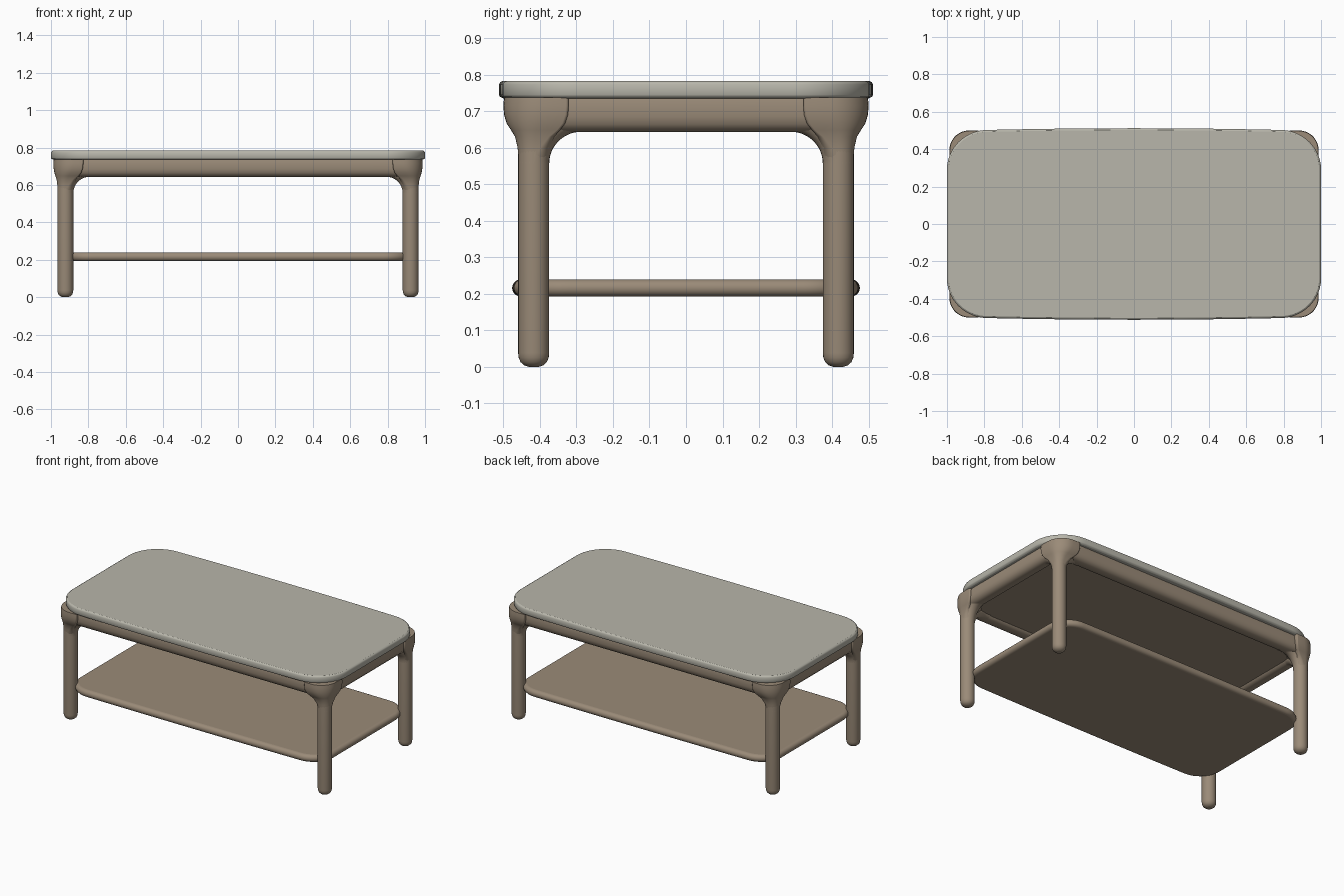
import bpy, bmesh, math
from mathutils import Vector

if "Cube" in bpy.data.objects:
    bpy.data.objects.remove(bpy.data.objects["Cube"])


def material(name, rgb):
    m = bpy.data.materials.new(name)
    m.diffuse_color = (*rgb, 1)
    m.use_nodes = True
    m.node_tree.nodes["Principled BSDF"].inputs["Base Color"].default_value = m.diffuse_color
    return m


WOOD = material("warm wood", (0.325, 0.257, 0.188))
STONE = material("pale stone", (0.479, 0.468, 0.405))


def rounded_rect(hx, hy, r, z, bulge=0.0, seg=14, side=12):
    """Rounded rectangle outline whose long sides bow out slightly."""
    pts = []
    for k, (sx, sy) in enumerate([(1, 1), (-1, 1), (-1, -1), (1, -1)]):
        for i in range(seg + 1):
            a = math.pi / 2 * (k + i / seg)
            pts.append((sx * (hx - r) + r * math.cos(a), sy * (hy - r) + r * math.sin(a)))
        if k % 2 == 0:      # extra points along the long sides carry the bow
            for i in range(1, side):
                pts.append((sx * (hx - r) * (1 - 2 * i / side), sy * hy))
    return [Vector((x, y - bulge * (y / hy) * (x / hx) ** 2, z)) for x, y in pts]


def circle(cx, cy, r, z, n=28):
    return [Vector((cx + r * math.cos(2 * math.pi * i / n),
                    cy + r * math.sin(2 * math.pi * i / n), z)) for i in range(n)]


def loft(name, rings, mat, closed=False):
    """Skin a list of equal-length rings; cap the ends or join them in a loop."""
    bm = bmesh.new()
    vs = [[bm.verts.new(p) for p in ring] for ring in rings]
    n = len(vs[0])
    pairs = list(zip(vs, vs[1:])) + ([(vs[-1], vs[0])] if closed else [])
    for a, b in pairs:
        for i in range(n):
            j = (i + 1) % n
            bm.faces.new((a[i], a[j], b[j], b[i]))
    if not closed:
        for cap in (bm.faces.new(vs[0][::-1]), bm.faces.new(vs[-1])):
            for e in cap.edges:     # keep the flat ends flat
                e.smooth = False
    bmesh.ops.recalc_face_normals(bm, faces=bm.faces)
    me = bpy.data.meshes.new(name)
    bm.to_mesh(me)
    bm.free()
    me.materials.append(mat)
    ob = bpy.data.objects.new(name, me)
    bpy.context.collection.objects.link(ob)
    bpy.ops.object.select_all(action='DESELECT')
    ob.select_set(True)
    bpy.context.view_layer.objects.active = ob
    bpy.ops.object.shade_smooth_by_angle(angle=math.radians(40), keep_sharp_edges=True)
    return ob


def slab(name, hx, hy, r, profile, mat, bulge=0.0, closed=False):
    """Loft a rounded rectangle through (inset, z) profile points."""
    return loft(name, [rounded_rect(hx - d, hy - d, max(r - d, 0.01), z, bulge)
                       for d, z in profile], mat, closed)


# Table top with softened edges
slab("table_top", 1.0, 0.512, 0.21,
     [(0.012, 0.735), (0.003, 0.739), (0, 0.745), (0, 0.773), (0.003, 0.779), (0.01, 0.783)],
     STONE, bulge=0.015)

# Apron frame: a rail with rounded underside running round the table
slab("apron_frame", 0.976, 0.478, 0.12,
     [(0.004, 0.737), (0, 0.72), (0, 0.685), (0.005, 0.664), (0.018, 0.648), (0.036, 0.643),
      (0.06, 0.643), (0.078, 0.648), (0.091, 0.663), (0.096, 0.685), (0.096, 0.737)],
     WOOD, closed=True)

# Panel closing the frame under the top
slab("under_panel", 0.91, 0.41, 0.08, [(0, 0.658), (0, 0.736)], WOOD)

# Lower shelf with a half-round edge
arc = [math.radians(-90 + 180 * i / 10) for i in range(11)]
slab("lower_shelf", 0.926, 0.476, 0.15,
     [(0.023 * (1 - math.cos(a)), 0.216 + 0.0235 * math.sin(a)) for a in arc], WOOD, bulge=0.006)

LX, LY, R = 0.923, 0.417, 0.0425
# Leg: (radius, height) from rounded foot up the straight shaft
LEG = [(0.014, 0), (0.026, 0.004), (0.036, 0.013), (0.041, 0.025), (R, 0.038), (R, 0.68)]
# Head: (outer x, outer y, inner reach, outer corner radius, height)
HEAD = [(0.041, 0.041, 0.041, 0.041, 0.565), (0.043, 0.044, 0.044, 0.044, 0.60),
        (0.047, 0.051, 0.056, 0.055, 0.63), (0.053, 0.062, 0.072, 0.07, 0.648),
        (0.059, 0.074, 0.086, 0.088, 0.666), (0.063, 0.081, 0.094, 0.10, 0.69),
        (0.064, 0.083, 0.096, 0.105, 0.715), (0.062, 0.081, 0.096, 0.105, 0.737)]


def head_ring(sx, sy, ox, oy, inner, r_out, z, seg=9):
    """Box section with a broad outer corner, mirrored into its table corner."""
    r_side = 0.041 * max(0.2, 1 - (z - 0.565) / 0.1)
    corners = [(ox, oy, r_out), (-inner, oy, r_side),
               (-inner, -inner, min(inner, 0.08)), (ox, -inner, r_side)]
    pts = []
    for k, (u, v, r) in enumerate(corners):
        cu, cv = u - math.copysign(r, u), v - math.copysign(r, v)
        for i in range(seg + 1):
            a = math.pi / 2 * (k + i / seg)
            pts.append(Vector((sx * (LX + cu + r * math.cos(a)),
                               sy * (LY + cv + r * math.sin(a)), z)))
    return pts


def elbow(name, base, inward):
    """Tube bending from the leg into a rail."""
    bend, n = 0.130, 12
    side = Vector((-inward.y, inward.x, 0))
    up = Vector((0, 0, 1))
    path = []
    for i in range(n + 1):
        a = math.pi / 2 * i / n
        c = base + inward * bend * (1 - math.cos(a)) + up * (0.686 - bend + bend * math.sin(a))
        path.append((c, inward * math.cos(a) - up * math.sin(a)))
    c, d = path[-1]
    path.append((c + inward * 0.02, d))
    loft(name, [[c + d * R * math.cos(t) + side * R * math.sin(t)
                 for t in (2 * math.pi * k / 24 for k in range(24))] for c, d in path], WOOD)


for sy, depth in ((-1, "front"), (1, "back")):
    for sx, hand in ((-1, "left"), (1, "right")):
        tag = f"{depth}_{hand}"
        loft(f"leg_{tag}", [circle(sx * LX, sy * LY, r, z) for r, z in LEG], WOOD)
        loft(f"leg_head_{tag}", [head_ring(sx, sy, *h) for h in HEAD], WOOD)
        base = Vector((sx * LX, sy * LY, 0))
        elbow(f"long_elbow_{tag}", base, Vector((-sx, 0, 0)))
        elbow(f"short_elbow_{tag}", base, Vector((0, -sy, 0)))
